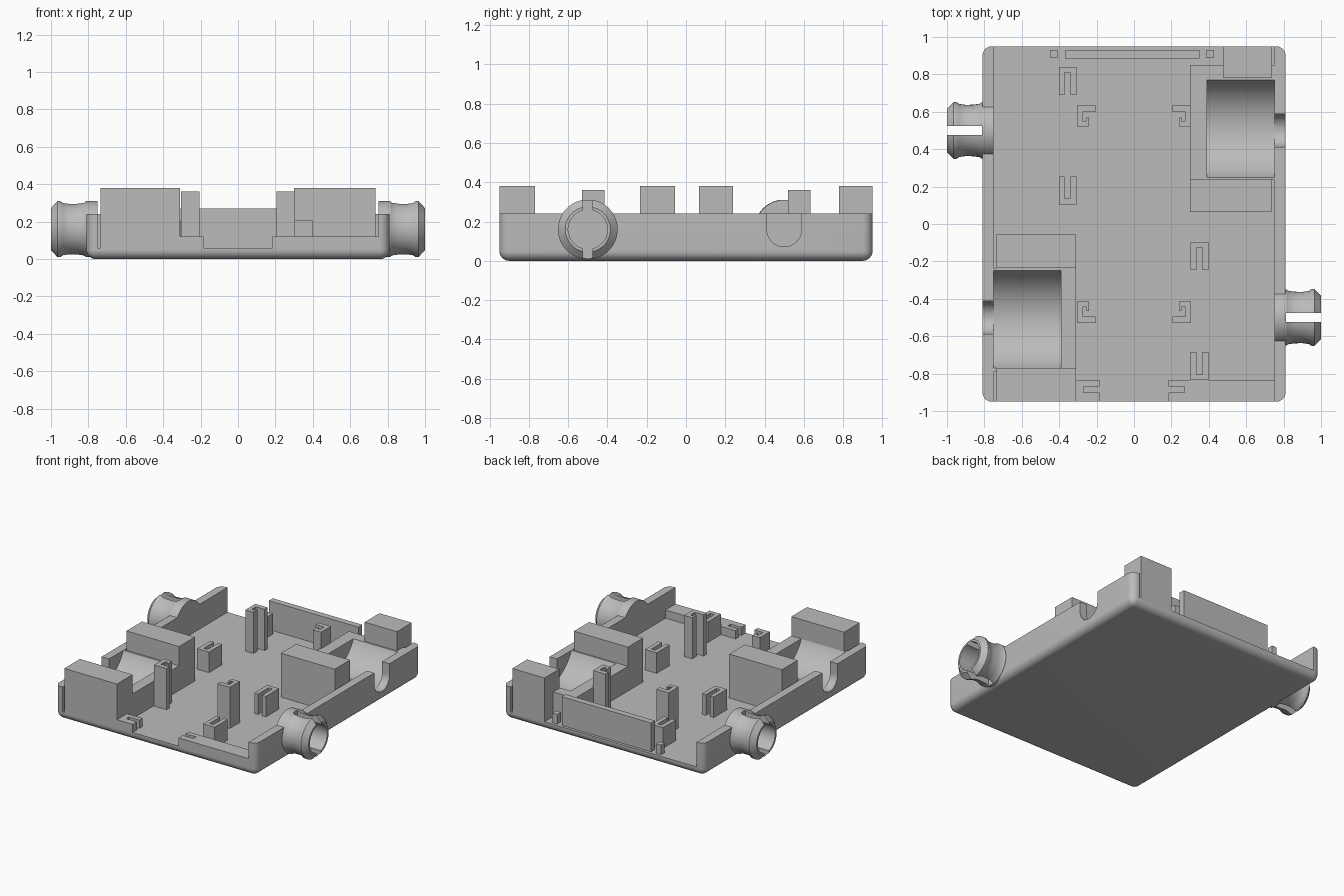
import bpy, bmesh
from math import pi
from mathutils import Matrix, Vector

cube = bpy.data.objects.get("Cube")
if cube:
    bpy.data.objects.remove(cube, do_unlink=True)

grey = bpy.data.materials.new("light grey plastic")
grey.use_nodes = True
grey.diffuse_color = (0.5, 0.5, 0.5, 1)
grey.node_tree.nodes["Principled BSDF"].inputs["Base Color"].default_value = (0.5, 0.5, 0.5, 1)

FLOOR, BASE, WALL, BLOCK = 0.06, 0.04, 0.24, 0.38
AXIS_Z = 0.16


def finish(name, bm):
    bmesh.ops.recalc_face_normals(bm, faces=bm.faces[:])
    mesh = bpy.data.meshes.new(name)
    bm.to_mesh(mesh)
    bm.free()
    mesh.materials.append(grey)
    obj = bpy.data.objects.new(name, mesh)
    bpy.context.collection.objects.link(obj)
    return obj


def prism(name, outline, z0, z1, sx=1, sy=1):
    """Extrude a plan outline, optionally mirrored, between two heights."""
    bm = bmesh.new()
    face = bm.faces.new([bm.verts.new((x * sx, y * sy, z0)) for x, y in outline])
    new = bmesh.ops.extrude_face_region(bm, geom=[face])["geom"]
    bmesh.ops.translate(bm, vec=(0, 0, z1 - z0),
                        verts=[v for v in new if isinstance(v, bmesh.types.BMVert)])
    return finish(name, bm)


def box(name, x0, x1, y0, y1, z0, z1, s=1):
    """Box; s = -1 turns it half a turn about z."""
    return prism(name, [(x0, y0), (x1, y0), (x1, y1), (x0, y1)], z0, z1, s, s)


def rod(name, x0, x1, y, z, radius, s=1):
    """Cylinder lying along x."""
    bm = bmesh.new()
    spot = Matrix.Translation((s * (x0 + x1) / 2, s * y, z)) @ Matrix.Rotation(pi / 2, 4, "Y")
    bmesh.ops.create_cone(bm, cap_ends=True, segments=96, radius1=radius,
                          radius2=radius, depth=x1 - x0, matrix=spot)
    return finish(name, bm)


def activate(obj):
    bpy.ops.object.select_all(action="DESELECT")
    obj.select_set(True)
    bpy.context.view_layer.objects.active = obj


def cut(obj, cutter):
    cutter.hide_render = True
    mod = obj.modifiers.new("cut", "BOOLEAN")
    mod.operation, mod.solver, mod.object = "DIFFERENCE", "EXACT", cutter
    activate(obj)
    bpy.ops.object.modifier_apply(modifier=mod.name)
    bpy.data.objects.remove(cutter, do_unlink=True)


def smooth(obj):
    activate(obj)
    bpy.ops.object.shade_smooth_by_angle(angle=0.6)


# Tray: rounded block, hollowed from end to end so only the side walls stand
bm = bmesh.new()
bmesh.ops.create_cube(bm, size=1)
for v in bm.verts:
    v.co = Vector((v.co.x * 1.62, v.co.y * 1.9, (v.co.z + 0.5) * WALL))
edges = [e for e in bm.edges if min(v.co.z for v in e.verts) < 0.01]
bmesh.ops.bevel(bm, geom=edges, offset=0.05, segments=8, profile=0.5, affect="EDGES")
tray = finish("tray", bm)
cut(tray, box("hollow", -0.75, 0.75, -1.1, 1.1, FLOOR, 0.5))
for s in (1, -1):
    # Rounded shaft notch in each side wall
    cut(tray, rod("notch_round", 0.7, 0.9, 0.5, AXIS_Z, 0.088, s))
    cut(tray, box("notch_top", 0.7, 0.9, 0.412, 0.588, AXIS_Z, 0.5, s))
smooth(tray)

# Drum cradles, each a block with a curved seat
cradles = (("back_right", 1, 0.85, 0.30), ("front_left", -1, 0.79, 0.31))
for label, s, y_end, x_in in cradles:
    cradle = box(label + "_cradle", x_in, 0.752, 0.235, y_end, BASE, WALL, s)
    cut(cradle, rod("drum_space", 0.39, 0.9, 0.51, 0.355, 0.285, s))
    smooth(cradle)

# Tall blocks at the ends of the cradles
box("back_right_inner_block", 0.30, 0.735, 0.065, 0.24, BASE, BLOCK)
box("back_right_outer_block", 0.475, 0.735, 0.78, 0.95, BASE + 0.01, BLOCK)
box("front_left_inner_block", 0.31, 0.735, 0.055, 0.235, BASE, BLOCK, -1)
box("front_left_outer_block", 0.31, 0.735, 0.77, 0.95, BASE + 0.01, BLOCK, -1)

# Slotted snap connectors, turned about the x axis
PROFILE = [(0.75, 0), (0.75, 0.15), (0.815, 0.15), (0.825, 0.143), (0.86, 0.138),
           (0.90, 0.137), (0.935, 0.142), (0.95, 0.152), (0.965, 0.152),
           (1.0, 0.115), (1.0, 0.10), (0.812, 0.10), (0.812, 0)]
for label, s in (("left", 1), ("right", -1)):
    bm = bmesh.new()
    verts = [bm.verts.new((x, 0, r)) for x, r in PROFILE]
    line = [bm.edges.new(pair) for pair in zip(verts, verts[1:])]
    bmesh.ops.spin(bm, geom=verts + line, cent=(0, 0, 0), axis=(1, 0, 0),
                   angle=2 * pi, steps=64, use_merge=True)
    bmesh.ops.remove_doubles(bm, verts=bm.verts[:], dist=0.0001)
    for v in bm.verts:
        v.co = Vector((s * v.co.x, s * (v.co.y - 0.5), v.co.z + AXIS_Z))
    connector = finish(label + "_connector", bm)
    cut(connector, box("slot", 0.812, 1.1, -0.525, -0.475, -0.1, 0.5, s))
    smooth(connector)

# Four tall hooked posts
HOOK = [(0.305, 0.635), (0.205, 0.635), (0.205, 0.6), (0.275, 0.6), (0.275, 0.55),
        (0.255, 0.55), (0.255, 0.57), (0.24, 0.57), (0.24, 0.52), (0.305, 0.52)]
for end, sy, shift in (("back", 1, 0), ("front", -1, -0.105)):
    for side, sx in (("left", 1), ("right", -1)):
        prism(f"{end}_{side}_hook_post", [(x, y + shift) for x, y in HOOK],
              BASE, 0.36, sx, sy)

# Four low slotted clips, open toward each other in pairs
CLIP = [(-0.047, 0), (0.047, 0), (0.047, 0.15), (0.016, 0.15),
        (0.016, 0.03), (-0.016, 0.03), (-0.016, 0.15), (-0.047, 0.15)]
for i, (cx, cy, sy) in enumerate(((0.35, -0.095, -1), (0.35, -0.835, 1),
                                  (-0.355, 0.84, -1), (-0.355, 0.105, 1))):
    prism(f"slotted_clip_{i + 1}", [(cx + x, cy + sy * y) for x, y in CLIP], BASE, 0.21)

# Front rails with a slit in the free end
for name, sx, outer in (("front_left_rail", 1, 0.752), ("front_right_rail", -1, 0.315)):
    rail = [(0.185, -0.95), (outer, -0.95), (outer, -0.835), (0.185, -0.835),
            (0.185, -0.87), (0.27, -0.87), (0.27, -0.9), (0.185, -0.9)]
    prism(name, rail, BASE + 0.01, 0.12, sx)

# Back plate with a small peg at each end
box("back_plate", -0.37, 0.35, 0.885, 0.93, BASE, 0.27)
box("back_peg_right", -0.45, -0.41, 0.888, 0.93, BASE, 0.13)
box("back_peg_left", 0.385, 0.428, 0.888, 0.93, BASE, 0.13)
